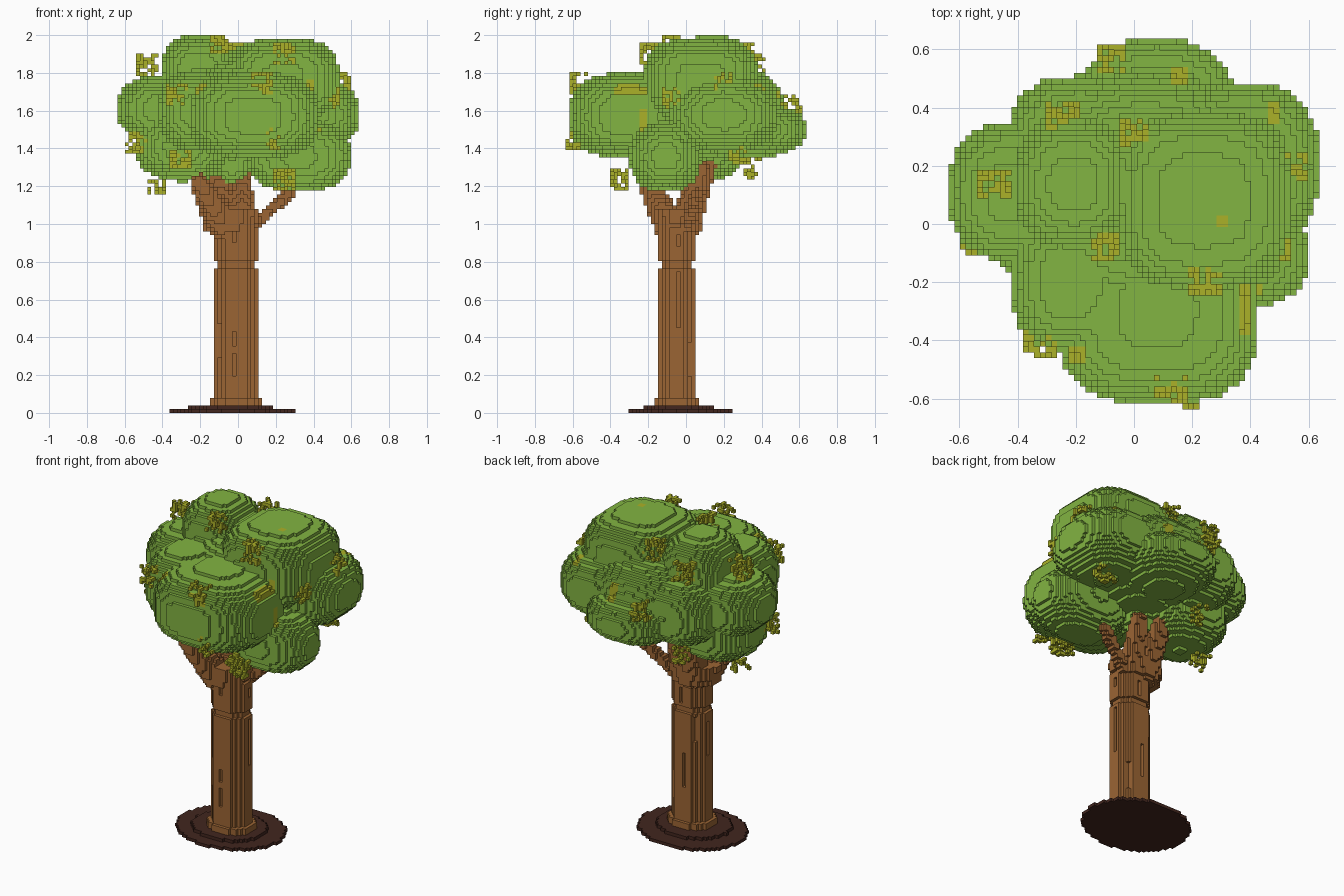
import bpy, bmesh, math, random
from mathutils import Vector

random.seed(7)
V = 2 / 102  # voxel size

cube = bpy.data.objects.get("Cube")
if cube:
    bpy.data.objects.remove(cube, do_unlink=True)


def material(name, rgb):
    m = bpy.data.materials.new(name)
    m.use_nodes = True
    m.diffuse_color = (*rgb, 1)
    bsdf = next(n for n in m.node_tree.nodes if n.type == 'BSDF_PRINCIPLED')
    bsdf.inputs["Base Color"].default_value = (*rgb, 1)
    bsdf.inputs["Roughness"].default_value = 0.9
    return m


leaf_green = material("leaf green", (0.225, 0.458, 0.054))
olive = material("olive yellow", (0.41, 0.44, 0.021))
bark = material("bark brown", (0.33, 0.130, 0.034))
soil = material("dark soil", (0.054, 0.019, 0.013))

SIDES = [(1, 0, 0), (-1, 0, 0), (0, 1, 0), (0, -1, 0), (0, 0, 1), (0, 0, -1)]
ORIGIN = Vector((-V / 2, -V / 2, 0))  # corner of cell (0, 0, 0)


def cell(p):
    return tuple(math.floor(c / V) for c in Vector(p) - ORIGIN)


def center(c):
    return ORIGIN + (Vector(c) + Vector((0.5, 0.5, 0.5))) * V


def box_cells(lo, hi):
    a, b = cell(lo), cell(hi)
    return ((x, y, z) for x in range(a[0], b[0] + 1)
            for y in range(a[1], b[1] + 1) for z in range(a[2], b[2] + 1))


def ellipsoid(c, r, power):
    """Cells inside a slightly squared ellipsoid."""
    c, r = Vector(c), Vector(r)
    return {k for k in box_cells(c - r, c + r)
            if sum(abs((center(k)[i] - c[i]) / r[i]) ** power for i in range(3)) <= 1}


def column(c, rx, ry, first, last):
    """Cells inside an upright elliptical column, from first to last layer."""
    return {(x, y, z) for x, y, _ in box_cells((c[0] - rx, c[1] - ry, 0), (c[0] + rx, c[1] + ry, 0))
            if ((x * V - c[0]) / rx) ** 2 + ((y * V - c[1]) / ry) ** 2 <= 1
            for z in range(first, last + 1)}


def limb(a, b, ra, rb):
    """Cells inside a tapered limb from a to b."""
    a, b = Vector(a), Vector(b)
    d, out, pad = b - a, set(), Vector((ra, ra, ra))
    lo = Vector(map(min, a, b)) - pad
    hi = Vector(map(max, a, b)) + pad
    for k in box_cells(lo, hi):
        p = center(k)
        t = min(1, max(0, (p - a).dot(d) / d.length_squared))
        if (p - a - d * t).length <= ra + (rb - ra) * t:
            out.add(k)
    return out


def build(name, cells, mat):
    """Skin the outside of a set of cells."""
    bm = bmesh.new()
    verts = {}
    for k in cells:
        for n in SIDES:
            if tuple(k[i] + n[i] for i in range(3)) in cells:
                continue
            ax = next(i for i in range(3) if n[i])
            u, v = (ax + 1) % 3, (ax + 2) % 3
            ring = [(0, 0), (1, 0), (1, 1), (0, 1)]
            if n[ax] < 0:
                ring.reverse()
            face = []
            for s, t in ring:
                q = list(k)
                q[ax] += n[ax] > 0
                q[u] += s
                q[v] += t
                q = tuple(q)
                if q not in verts:
                    verts[q] = bm.verts.new(ORIGIN + Vector(q) * V)
                face.append(verts[q])
            bm.faces.new(face)
    mesh = bpy.data.meshes.new(name)
    bm.to_mesh(mesh)
    bm.free()
    mesh.materials.append(mat)
    bpy.context.collection.objects.link(bpy.data.objects.new(name, mesh))


# Stepped soil base
build("soil_base", column((-0.032, -0.022), 0.328, 0.275, 0, 0)
      | column((-0.03, -0.04), 0.225, 0.19, 1, 1), soil)

# Trunk with flared foot, a notch ring and a widened top
AXIS = (-0.5 * V, -2.5 * V)
trunk = column(AXIS, 0.145, 0.122, 2, 3)
trunk |= column(AXIS, 0.120, 0.100, 4, 38)
trunk |= column(AXIS, 0.102, 0.084, 39, 40)
trunk |= column(AXIS, 0.120, 0.100, 41, 49)
for i, (rx, ry) in enumerate([(0.14, 0.125), (0.15, 0.13), (0.155, 0.13)]):
    trunk |= column((-0.045, -0.04), rx, ry, 49 + 2 * i, 50 + 2 * i)

# Thin bark slots: angle around the trunk, first and last layer
for deg, first, last in [(268, 10, 15), (262, 18, 21), (266, 46, 48), (5, 23, 37), (4, 45, 47),
                         (100, 15, 25), (176, 25, 35), (215, 15, 23), (50, 10, 18),
                         (130, 30, 37), (85, 42, 46)]:
    a = math.radians(deg)
    for z in range(first, last + 1):
        for r in (0.13, 0.12, 0.11, 0.10, 0.09):
            k = cell((AXIS[0] + r * math.cos(a), AXIS[1] + r * math.sin(a), (z + 0.5) * V))
            if k in trunk:
                trunk.discard(k)
                break
build("trunk", trunk, bark)

# Branches
branches = limb((-0.06, 0.0, 1.0), (-0.12, 0.12, 1.34), 0.08, 0.05)
branches |= limb((-0.08, -0.09, 1.0), (-0.20, -0.20, 1.21), 0.085, 0.055)
branches |= limb((0.01, -0.01, 1.0), (0.03, 0.08, 1.30), 0.08, 0.04)
branches |= limb((0.08, 0.0, 0.99), (0.27, 0.06, 1.16), 0.034, 0.03)
build("branches", branches, bark)

# Canopy of overlapping leaf clumps: centre, radii, squareness
CLUMPS = [
    ((0.24, 0.08, 1.76), (0.295, 0.30, 0.22), 3.2),    # upper left clump
    ((-0.21, 0.14, 1.78), (0.20, 0.22, 0.22), 2.6),    # upper right clump
    ((-0.22, -0.20, 1.60), (0.20, 0.24, 0.21), 2.6),   # front right clump
    ((0.08, -0.30, 1.575), (0.35, 0.32, 0.225), 2.8),  # front clump
    ((-0.41, 0.11, 1.61), (0.23, 0.24, 0.175), 2.4),   # far right clump
    ((0.08, 0.36, 1.50), (0.28, 0.28, 0.145), 2.3),    # back clump
    ((-0.19, 0.30, 1.58), (0.24, 0.21, 0.20), 2.4),    # back right clump
    ((0.38, 0.20, 1.58), (0.26, 0.29, 0.20), 2.4),     # far left clump
    ((0.32, -0.11, 1.36), (0.28, 0.19, 0.19), 2.4),    # lower left clump
    ((-0.29, 0.06, 1.41), (0.25, 0.25, 0.185), 2.4),   # lower right clump
    ((-0.03, 0.02, 1.36), (0.10, 0.08, 0.14), 2.2),    # filler between branches
    ((0.04, 0.10, 1.61), (0.42, 0.42, 0.26), 2.2),     # core
]
canopy = set()
for c, r, power in CLUMPS:
    canopy |= ellipsoid(c, r, power)

# Sprigs of scattered olive leaves on the canopy surface
SPRIGS = [
    (-0.48, 0.13, 1.84), (-0.08, 0.56, 1.63), (-0.25, 0.38, 1.85), (0.01, 0.31, 1.90),
    (0.55, 0.20, 1.74), (-0.10, -0.07, 1.96), (0.25, -0.20, 1.91), (-0.54, -0.06, 1.44),
    (-0.43, 0.08, 1.22), (0.13, -0.57, 1.75), (0.18, -0.61, 1.45), (0.24, -0.36, 1.23),
    (-0.20, 0.36, 1.29), (0.44, 0.28, 1.38), (0.48, -0.07, 1.67),
    (-0.32, -0.41, 1.69), (-0.30, -0.20, 1.35),
]
HALF = Vector((0.045, 0.04, 0.05))
sprigs = set()
for s in SPRIGS:
    for k in box_cells(Vector(s) - HALF, Vector(s) + HALF):
        if k[2] < 102 and max(abs(k[0]), abs(k[1])) <= 32 and random.random() < 0.22:
            sprigs.add(k)

# Narrow olive streaks set into the leaf surface: low and high corner
STREAKS = [
    ((0.37, -0.37, 1.62), (0.39, -0.20, 1.76)), ((0.39, -0.24, 1.48), (0.44, -0.22, 1.60)),
    ((0.29, 0.00, 1.90), (0.31, 0.02, 2.00)), ((0.13, 0.48, 1.50), (0.17, 0.53, 1.70)),
    ((0.47, 0.36, 1.60), (0.49, 0.41, 1.80)), ((-0.22, -0.48, 1.60), (-0.18, -0.44, 1.80)),
]
for lo, hi in STREAKS:
    sprigs |= canopy.intersection(box_cells(lo, hi))
canopy -= sprigs
build("canopy", canopy, leaf_green)
build("leaf_sprigs", sprigs, olive)
